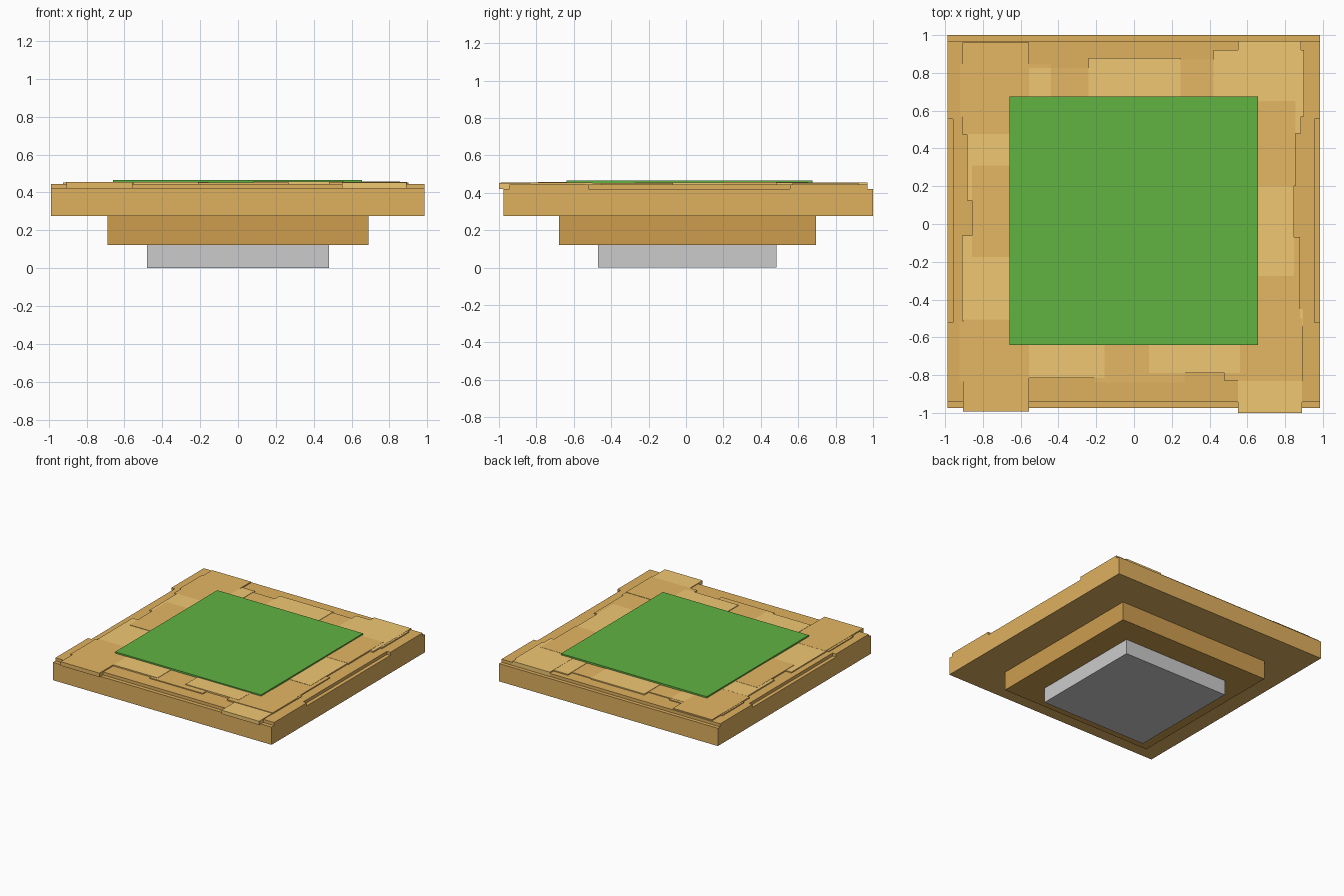
import bpy


def material(name, rgb):
    m = bpy.data.materials.new(name)
    # display colour (0-255) converted to linear
    m.diffuse_color = [(c / 255) ** 2.2 for c in rgb] + [1]
    return m


BASE = material("sand", (222, 175, 95))
DARK = material("dark_sand", (204, 156, 80))
MID = material("mid_sand", (228, 182, 100))
LIGHT = material("light_sand", (240, 198, 114))
GREEN = material("grass", (97, 177, 67))


def box(name, x0, x1, y0, y1, z0, z1, mat=None):
    bpy.ops.mesh.primitive_cube_add(size=1, location=((x0 + x1) / 2, (y0 + y1) / 2, (z0 + z1) / 2))
    ob = bpy.context.object
    ob.name = name
    ob.scale = (x1 - x0, y1 - y0, z1 - z0)
    bpy.ops.object.transform_apply(location=False, rotation=False, scale=True)
    if mat:
        ob.data.materials.append(mat)
    return ob


# Stepped underside and main slab
box("stone_foot", -0.48, 0.48, -0.47, 0.485, 0, 0.122, GREEN and None)
box("lower_tier", -0.69, 0.69, -0.68, 0.695, 0.122, 0.275, DARK)
box("main_slab", -0.988, 0.986, -0.975, 1.0, 0.275, 0.42, BASE)

# Raised top layer: core plus end strips, leaving a notch in each side
box("top_core", -0.958, 0.955, -0.943, 0.97, 0.42, 0.445, BASE)
for side, xa, xb in (("left", -0.988, -0.958), ("right", 0.955, 0.986)):
    box(side + "_front_rim", xa, xb, -0.943, -0.522, 0.42, 0.445, BASE)
    box(side + "_back_rim", xa, xb, 0.555, 0.97, 0.42, 0.445, BASE)

# Grass square
box("grass_patch", -0.66, 0.656, -0.64, 0.675, 0.445, 0.466, GREEN)

# Thick corner plates; the front pair overhangs the slab
corners = [
    ("back_left", -0.908, -0.555, 0.475, 0.962, MID, 0.454),
    ("back_right", 0.55, 0.885, 0.48, 0.97, LIGHT, 0.455),
    ("front_left", -0.906, -0.556, -0.992, -0.505, MID, 0.454),
    ("front_right", 0.55, 0.89, -1.0, -0.6, LIGHT, 0.451),
]
for n, x0, x1, y0, y1, m, top in corners:
    box(n + "_corner_plate", x0, x1, y0, y1, 0.421, top, m)

# Thin overlapping paving plates around the grass
paving = [
    (-0.922, -0.44, 0.57, 0.848, 0.452, MID),      # back edge
    (-0.555, -0.44, 0.60, 0.825, 0.4535, LIGHT),
    (-0.44, -0.24, 0.60, 0.825, 0.451, MID),
    (-0.24, 0.245, 0.60, 0.88, 0.454, LIGHT),
    (0.245, 0.42, 0.60, 0.87, 0.451, MID),
    (0.42, 0.90, 0.57, 0.922, 0.4535, LIGHT),
    (0.60, 0.855, 0.20, 0.652, 0.4565, MID),       # right edge
    (0.60, 0.848, -0.275, 0.205, 0.455, LIGHT),
    (0.60, 0.88, -0.535, -0.07, 0.453, MID),
    (0.60, 0.895, -0.54, -0.45, 0.451, LIGHT),
    (0.48, 0.893, -0.83, -0.50, 0.4555, MID),      # front edge
    (0.08, 0.56, -0.79, -0.60, 0.457, LIGHT),
    (-0.21, 0.27, -0.84, -0.60, 0.452, MID),
    (-0.555, -0.155, -0.815, -0.60, 0.455, LIGHT),
    (-0.925, -0.60, -0.835, -0.52, 0.452, MID),    # left edge
    (-0.91, -0.60, -0.51, -0.06, 0.453, LIGHT),
    (-0.858, -0.60, -0.175, 0.31, 0.456, MID),
    (-0.885, -0.60, 0.125, 0.476, 0.4545, LIGHT),
]
for i, (x0, x1, y0, y1, top, m) in enumerate(paving):
    box("paving_plate_%02d" % (i + 1), x0, x1, y0, y1, 0.44, top, m)
